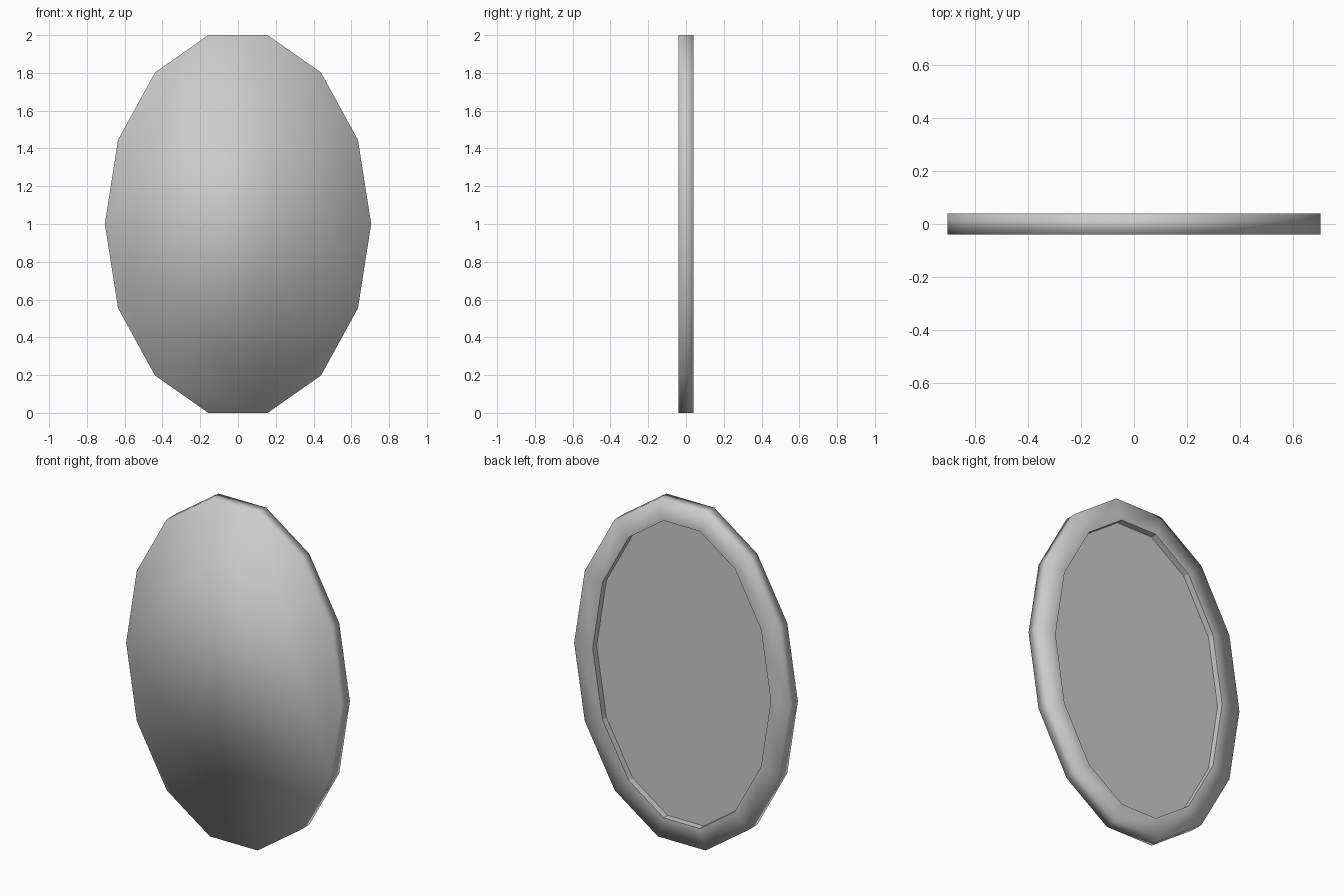
import bpy, bmesh, math

if "Cube" in bpy.data.objects:
    bpy.data.objects.remove(bpy.data.objects["Cube"])

SIDES, RX, HALF_T = 14, 0.705, 0.04
RZ = 1 / math.sin(math.radians(90 - 180 / SIDES))
RIM, DEPTH = 0.12, 0.037

# Oval slab: faceted ellipse outline extruded along y
bm = bmesh.new()
outline = []
for i in range(SIDES):
    a = 2 * math.pi * i / SIDES
    outline.append(bm.verts.new((RX * math.cos(a), -HALF_T, 1 + RZ * math.sin(a))))
front = bm.faces.new(outline)
ext = bmesh.ops.extrude_face_region(bm, geom=[front], use_keep_orig=True)
back = next(g for g in ext["geom"] if isinstance(g, bmesh.types.BMFace))
for v in back.verts:
    v.co.y = HALF_T
bmesh.ops.recalc_face_normals(bm, faces=bm.faces)
for f in bm.faces:
    f.smooth = True

# Raised rim around a shallow recess on the back
bmesh.ops.inset_region(bm, faces=[back], thickness=RIM, use_even_offset=True)
for e in back.edges:
    e.smooth = False
bmesh.ops.inset_region(bm, faces=[back], thickness=0.0005, use_even_offset=True)
for v in back.verts:
    v.co.y -= DEPTH
back.smooth = False
for e in back.edges:
    e.smooth = False
    for f in e.link_faces:
        f.smooth = False

mesh = bpy.data.meshes.new("oval_panel")
bm.to_mesh(mesh)
bm.free()
panel = bpy.data.objects.new("oval_panel", mesh)
bpy.context.collection.objects.link(panel)
